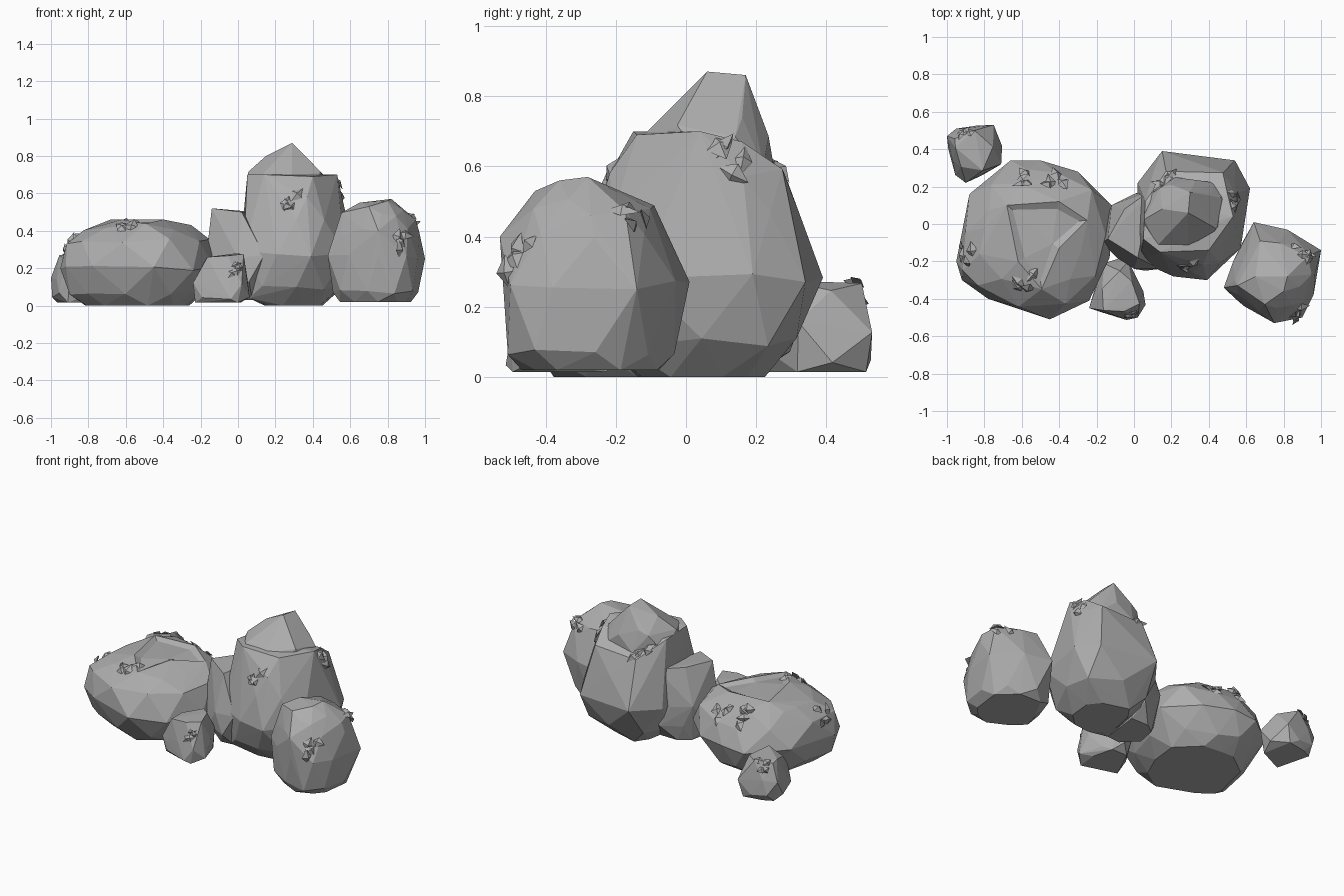
import bpy
import bmesh
import random
from mathutils import Vector, Matrix

random.seed(7)

if "Cube" in bpy.data.objects:
    bpy.data.objects.remove(bpy.data.objects["Cube"], do_unlink=True)


def make_material(name, colour):
    material = bpy.data.materials.new(name)
    material.diffuse_color = colour
    material.use_nodes = True
    material.node_tree.nodes["Principled BSDF"].inputs["Base Color"].default_value = colour
    return material


stone = make_material("stone grey", (0.42, 0.42, 0.42, 1))


def finish(name, mesh_builder):
    """Turn a bmesh into a flat shaded object of grey stone."""
    bmesh.ops.recalc_face_normals(mesh_builder, faces=mesh_builder.faces)
    mesh = bpy.data.meshes.new(name)
    mesh_builder.to_mesh(mesh)
    mesh_builder.free()
    mesh.materials.append(stone)
    rock = bpy.data.objects.new(name, mesh)
    bpy.context.scene.collection.objects.link(rock)
    return rock


def make_rock(name, outline, levels, extra=(), roughness=0.018, hollow=0):
    """Wrap a chipped hull around an outline that is rescaled at each height.

    Every second level uses the middles of the outline edges, so that the
    facets between neighbouring levels become irregular triangles.
    A hollow sinks the flattest faces on top into a shallow bowl.
    """
    corners = [Vector(point) for point in outline]
    centre = sum(corners, Vector((0, 0))) / len(corners)
    builder = bmesh.new()
    for index, (height, scale) in enumerate(levels):
        for corner, following in zip(corners, corners[1:] + corners[:1]):
            staggered = index % 2 == 1
            point = (corner + following) / 2 if staggered else corner
            flat = centre + (point - centre) * scale
            is_base = index == 0
            chip = Vector([random.uniform(-roughness, roughness) for axis in "xyz"])
            lift = 0 if is_base else chip.z
            # the widest level keeps its exact outline
            if scale == 1:
                chip *= 0
            builder.verts.new((flat.x + chip.x, flat.y + chip.y, height + lift))
    for point in extra:
        builder.verts.new(point)
    hull = bmesh.ops.convex_hull(builder, input=builder.verts)
    unused = {item for item in hull["geom_interior"] + hull["geom_unused"]
              if isinstance(item, bmesh.types.BMVert)}
    bmesh.ops.delete(builder, geom=list(unused), context="VERTS")
    if hollow:
        bmesh.ops.recalc_face_normals(builder, faces=builder.faces)
        top = [face for face in builder.faces if face.normal.z > 0.96]
        bmesh.ops.inset_region(builder, faces=top, thickness=hollow * 2, depth=-hollow)
    return finish(name, builder)


def add_flakes(name, rock, place, count=4, spread=0.05, size=0.05):
    """Scatter thin angular chips on the rock surface around a place."""
    builder = bmesh.new()
    for number in range(count):
        shift = Vector([random.uniform(-spread, spread) for axis in "xyz"])
        found, spot, normal, face = rock.closest_point_on_mesh(Vector(place) + shift)
        lean = Vector([random.uniform(-0.5, 0.5) for axis in "xyz"])
        turn = (normal + lean).to_track_quat("Z", "Y").to_matrix().to_4x4()
        spin = Matrix.Rotation(random.uniform(0, 3), 4, "Z")
        stretch = Matrix.Diagonal((size, size * random.uniform(0.5, 0.8), size * 0.7, 1))
        where = Matrix.Translation(spot + normal * 0.01)
        bmesh.ops.create_cone(builder, cap_ends=True, cap_tris=True, segments=4,
                              radius1=1, radius2=0, depth=0.6,
                              matrix=where @ turn @ spin @ stretch)
    finish(name, builder)


# Wide, low boulder with a slight bowl on top
wide_boulder = make_rock(
    "wide_boulder",
    [(-.95, -.2), (-.92, -.3), (-.78, -.4), (-.45, -.51), (-.24, -.41), (-.13, -.18),
     (-.12, .1), (-.3, .28), (-.5, .34), (-.66, .34), (-.88, .16)],
    [(0, .66), (.07, .87), (.2, 1), (.34, .92), (.42, .66)],
    extra=[(-.68, .1, .46), (-.4, .12, .46), (-.25, .02, .43), (-.62, -.2, .46),
           (-.8, -.02, .41), (-.4, -.13, .46)], hollow=.02)

# Tall boulder: broad body, pointed crown and a low shoulder
tall_boulder = make_rock(
    "tall_boulder",
    [(.03, -.2), (.21, -.28), (.39, -.3), (.57, -.13), (.62, .19), (.54, .34),
     (.15, .39), (.02, .22), (.01, 0)],
    [(0, .5), (.1, .87), (.28, 1), (.46, .9), (.58, .74)],
    extra=[(.05, -.08, .7), (.14, -.15, .7), (.4, -.14, .69), (.53, .04, .7),
           (.5, .16, .67), (.06, .12, .68), (.06, -.16, .04)])

crown = make_rock(
    "crown",
    [(.05, -.09), (.2, -.14), (.38, -.11), (.5, .06), (.44, .22), (.22, .25), (.06, .14)],
    [(.6, 1), (.7, 1)],
    extra=[(.29, .06, .87), (.3, .17, .86), (.15, .08, .8), (.2, .21, .74),
           (.41, .16, .74), (.4, 0, .75)])

shoulder = make_rock(
    "shoulder",
    [(-.17, -.1), (0, -.24), (.14, -.24), (.15, .2), (0, .16), (-.12, .1)],
    [(.03, .65), (.14, .98), (.27, 1)],
    extra=[(-.14, -.08, .52), (.02, -.18, .5), (.09, .18, .5), (-.05, .08, .51)])

# Round boulder
round_boulder = make_rock(
    "round_boulder",
    [(.48, -.34), (.53, -.2), (.64, .01), (.82, -.03), (1, -.14), (.96, -.38),
     (.9, -.5), (.75, -.52), (.59, -.44)],
    [(.02, .74), (.07, .97), (.26, 1), (.4, .88), (.49, .66)],
    extra=[(.75, -.53, .4), (.7, -.43, .53), (.54, -.3, .44), (.95, -.27, .46),
           (.65, -.28, .55), (.82, -.28, .57), (.8, -.36, .56)])

# Two small stones
front_stone = make_rock(
    "front_stone",
    [(-.24, -.45), (-.16, -.21), (-.03, -.2), (.05, -.36), (.02, -.5), (-.1, -.49)],
    [(.015, .85), (.05, 1.08), (.13, 1), (.27, .8)])

back_stone = make_rock(
    "back_stone",
    [(-1, .47), (-.97, .34), (-.9, .22), (-.71, .32), (-.75, .53), (-.92, .51)],
    [(.015, .85), (.05, 1.08), (.14, 1), (.26, .8)])

# Loose chips on the stones
chip_places = [
    ("wide_front", wide_boulder, (-.57, -.32, .43)),
    ("wide_side", wide_boulder, (-.91, -.17, .32)),
    ("wide_back", wide_boulder, (-.57, .28, .43)),
    ("wide_back_inner", wide_boulder, (-.4, .27, .43)),
    ("tall_front", tall_boulder, (.3, -.22, .55)),
    ("tall_side", tall_boulder, (.54, .1, .6)),
    ("tall_back", tall_boulder, (.17, .27, .7)),
    ("round_top", round_boulder, (.88, -.16, .47)),
    ("round_front", round_boulder, (.89, -.48, .33)),
    ("front_stone", front_stone, (0, -.47, .19)),
    ("back_stone", back_stone, (-.92, .49, .25)),
]
for label, rock, place in chip_places:
    small = rock in (front_stone, back_stone)
    add_flakes(label + "_chips", rock, place, size=0.032 if small else 0.05,
               spread=0.035 if small else 0.055)
